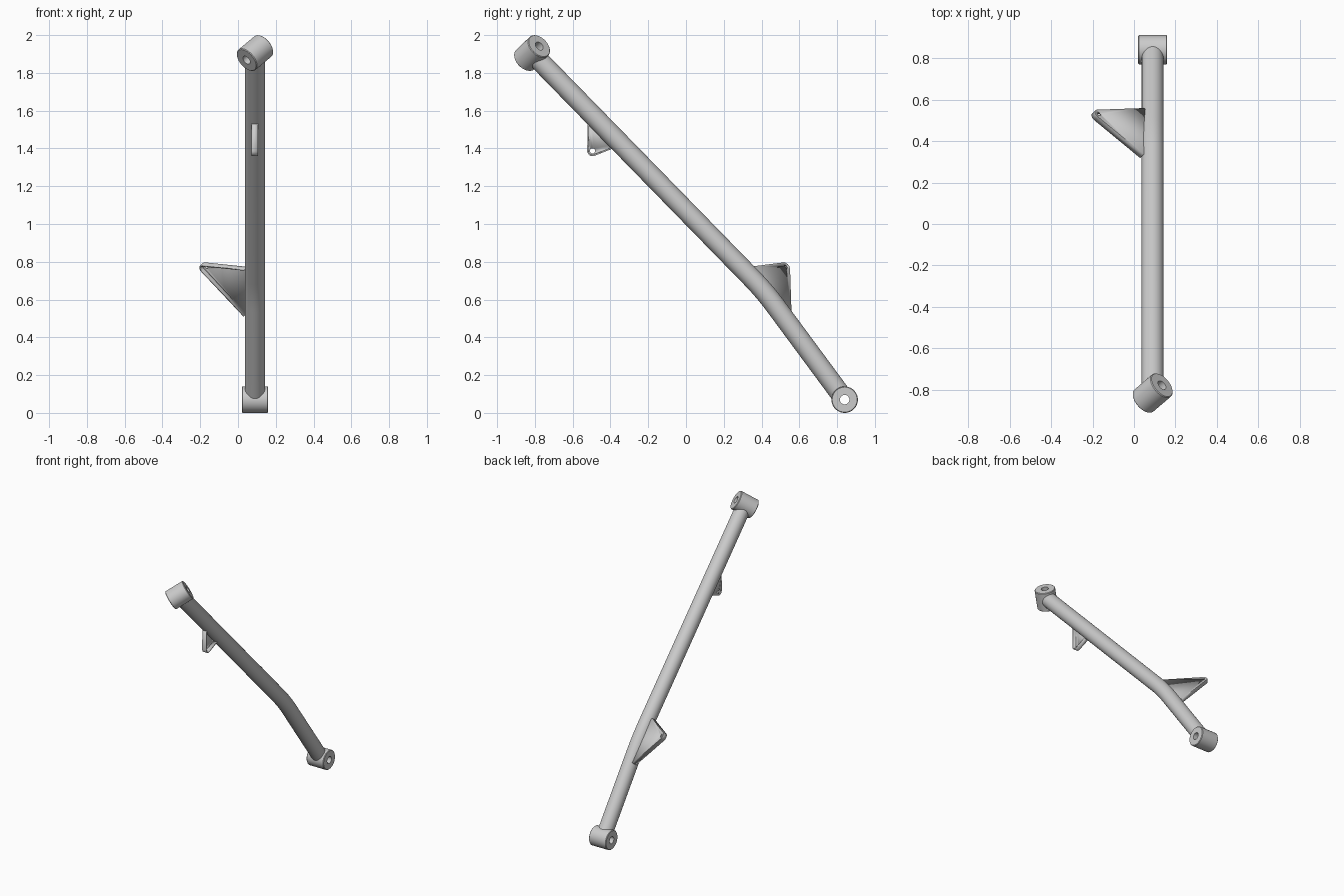
import bpy, bmesh, math
from mathutils import Vector as V

if "Cube" in bpy.data.objects:
    bpy.data.objects.remove(bpy.data.objects["Cube"])

X = V((1, 0, 0))
CX = 0.09                                   # bar lies in the plane x = CX
TOP, BEND, LOW = V((CX, -0.815, 1.905)), V((CX, 0.415, 0.645)), V((CX, 0.84, 0.07))


def finish(name, bm, angle=35):
    bmesh.ops.recalc_face_normals(bm, faces=bm.faces)
    me = bpy.data.meshes.new(name)
    bm.to_mesh(me)
    bm.free()
    ob = bpy.data.objects.new(name, me)
    bpy.context.collection.objects.link(ob)
    bpy.ops.object.select_all(action='DESELECT')
    ob.select_set(True)
    bpy.context.view_layer.objects.active = ob
    bpy.ops.object.shade_smooth_by_angle(angle=math.radians(angle))
    return ob


def ring(bm, c, e1, e2, r, n):
    return [bm.verts.new(c + r * (math.cos(a) * e1 + math.sin(a) * e2))
            for a in (2 * math.pi * i / n for i in range(n))]


def bridge(bm, r1, r2):
    n = len(r1)
    for i in range(n):
        j = (i + 1) % n
        bm.faces.new((r1[i], r1[j], r2[j], r2[i]))


def bushing(name, c, axis, half=0.07, r=0.07, bore=0.025, n=40):
    """Sleeve with a bore and small chamfers, lathed about its axis."""
    axis = axis.normalized()
    e1 = axis.orthogonal().normalized()
    e2 = axis.cross(e1)
    k = 0.004
    prof = [(bore, -half), (r - k, -half), (r, -half + k),
            (r, half - k), (r - k, half), (bore, half)]
    bm = bmesh.new()
    rings = [ring(bm, c + axis * h, e1, e2, q, n) for q, h in prof]
    for i in range(len(rings)):
        bridge(bm, rings[i], rings[(i + 1) % len(rings)])
    return finish(name, bm)


def bar(name, r=0.053, n=32):
    """Round tube with a soft bend, ending inside the sleeves."""
    d1, d2 = (BEND - TOP).normalized(), (LOW - BEND).normalized()
    p, q = BEND - d1 * 0.1, BEND + d2 * 0.1
    path = [TOP + d1 * 0.043]
    path += [p * (1 - t) ** 2 + BEND * 2 * t * (1 - t) + q * t * t
             for t in (i / 8 for i in range(9))]
    path.append(LOW - d2 * 0.043)
    bm = bmesh.new()
    rings = []
    for i, c in enumerate(path):
        t = (path[min(i + 1, len(path) - 1)] - path[max(i - 1, 0)]).normalized()
        if i <= 1:
            t = d1
        elif i >= len(path) - 2:
            t = d2
        rings.append(ring(bm, c, X, X.cross(t), r, n))
    for a, b in zip(rings, rings[1:]):
        bridge(bm, a, b)
    bm.faces.new(rings[0])
    bm.faces.new(rings[-1])
    return finish(name, bm)


def gusset(name, a, b, tip, r, hole, depth, ext, thick=0.008):
    """Pressed triangular plate: rounded tip with a hole, flange on the free edges."""
    a, b, tip = V(a), V(b), V(tip)
    u = (b - a).normalized()
    nrm = u.cross(tip - a).normalized()
    v = nrm.cross(u)

    def angle_to(p):
        d = p - tip
        return math.atan2(d.dot(v), d.dot(u)), math.acos(r / d.length)

    fa, ga = angle_to(a)
    fb, gb = angle_to(b)
    start, end = fa - ga, fb + gb           # tangent points, arc runs over the tip
    while end > start:
        end -= 2 * math.pi
    arc = [tip + r * (math.cos(t) * u + math.sin(t) * v)
           for t in (start + (end - start) * i / 10 for i in range(11))]
    bm = bmesh.new()
    free = [bm.verts.new(p) for p in [a] + arc + [b]]
    root = [bm.verts.new(b - v * ext), bm.verts.new(a - v * ext)]
    loops = [free + root, ring(bm, tip, u, v, hole, 16)]
    edges = [bm.edges.new((l[i], l[(i + 1) % len(l)])) for l in loops for i in range(len(l))]
    bmesh.ops.triangle_fill(bm, edges=edges, use_beauty=True, normal=nrm)
    drop = [bm.verts.new(w.co - nrm * depth) for w in free]
    for i in range(len(free) - 1):
        bm.faces.new((free[i], free[i + 1], drop[i + 1], drop[i]))
    ob = finish(name, bm)
    m = ob.modifiers.new("thickness", 'SOLIDIFY')
    m.thickness, m.offset = thick, 0
    return ob


# tube
bar("main_bar")
# end sleeves: the upper one is twisted about the bar
tw = math.radians(50)
d = (BEND - TOP).normalized()
side = X.cross(d)
side = side if side.z > 0 else -side
bushing("upper_bushing", TOP, X * math.cos(tw) + side * math.sin(tw))
bushing("lower_bushing", LOW, X)
# brackets
gusset("large_bracket", (0.045, 0.335, 0.77), (0.045, 0.555, 0.525), (-0.168, 0.528, 0.773),
       0.024, 0.011, 0.025, 0.05)
gusset("small_bracket", (0.075, -0.518, 1.535), (0.075, -0.392, 1.402), (0.075, -0.495, 1.387),
       0.024, 0.014, 0.03, 0.03)
